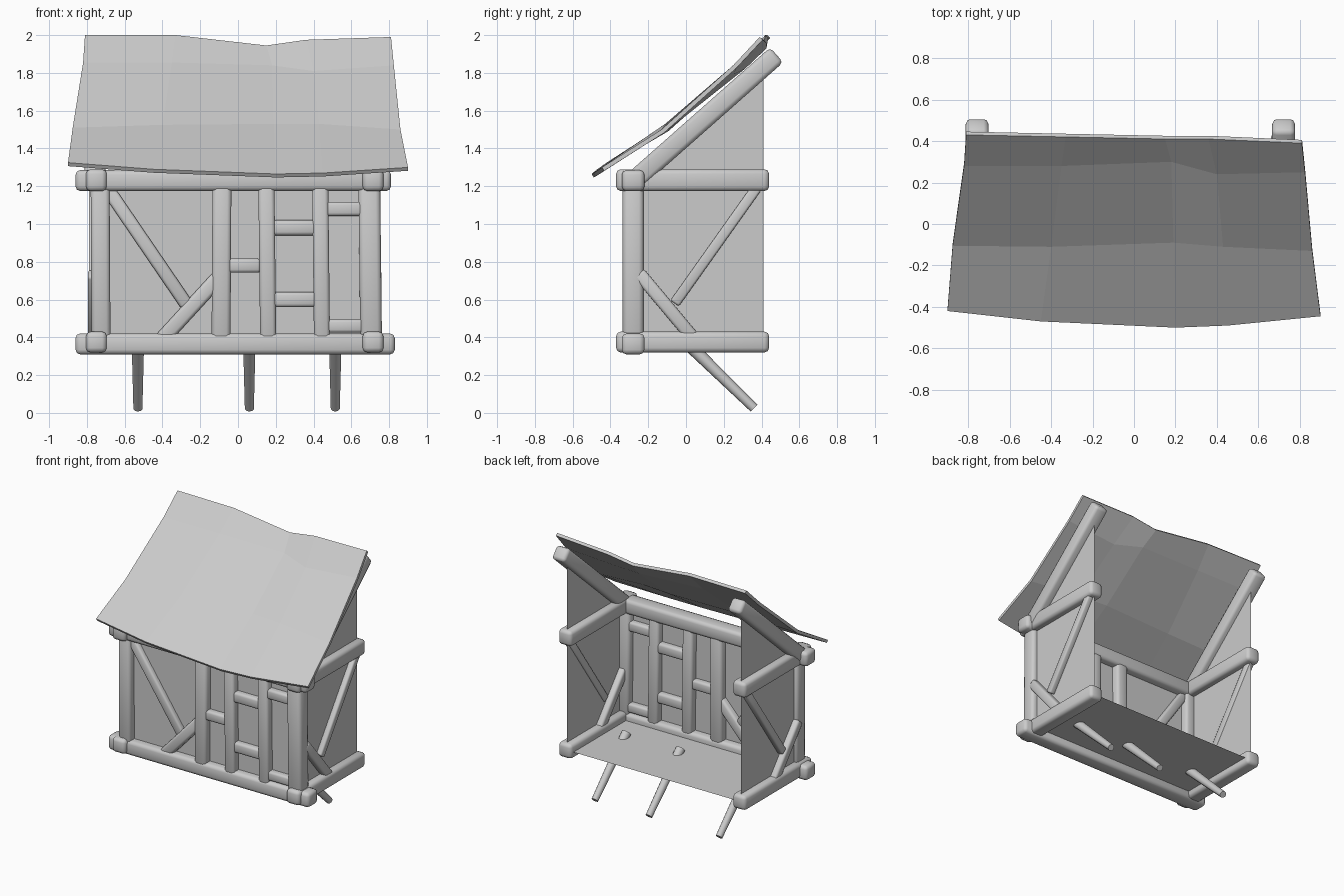
import bpy
import bmesh
from mathutils import Vector, Matrix

cube = bpy.data.objects.get("Cube")
if cube:
    bpy.data.objects.remove(cube, do_unlink=True)

grey = bpy.data.materials.new("plain grey")
grey.use_nodes = True
colour = (0.6, 0.6, 0.6, 1)
grey.diffuse_color = colour
grey.node_tree.nodes["Principled BSDF"].inputs["Base Color"].default_value = colour

FRONT = Vector((0, 1, 0))
SIDE = Vector((1, 0, 0))
WALL_Y = -0.28
LEFT_X, RIGHT_X = 0.715, -0.75


def finish(name, bm, smooth_angle=None):
    """Turn a bmesh into a named object with the shared material."""
    mesh = bpy.data.meshes.new(name)
    bm.to_mesh(mesh)
    bm.free()
    mesh.materials.append(grey)
    obj = bpy.data.objects.new(name, mesh)
    bpy.context.collection.objects.link(obj)
    if smooth_angle:
        bpy.ops.object.select_all(action='DESELECT')
        obj.select_set(True)
        bpy.context.view_layer.objects.active = obj
        bpy.ops.object.shade_smooth_by_angle(angle=smooth_angle)
    return obj


def beam(name, start, end, width, depth, normal):
    """Rounded timber between two points; depth runs along the wall normal."""
    start, end = Vector(start), Vector(end)
    axis = (end - start).normalized()
    across = normal.cross(axis).normalized()
    frame = Matrix((across, normal, axis)).transposed().to_4x4()
    frame.translation = (start + end) / 2
    size = Matrix.Diagonal((width, depth, (end - start).length, 1))
    bm = bmesh.new()
    bmesh.ops.create_cube(bm, size=1, matrix=frame @ size)
    bmesh.ops.bevel(bm, geom=bm.edges[:], offset=min(width, depth) * 0.22,
                    segments=2, profile=0.5, affect='EDGES')
    return finish(name, bm, 0.9)


def front_beam(name, x1, z1, x2, z2, width, depth=0.1):
    return beam(name, (x1, WALL_Y, z1), (x2, WALL_Y, z2), width, depth, FRONT)


def side_beam(name, x, y1, z1, y2, z2, width, depth=0.11):
    return beam(name, (x, y1, z1), (x, y2, z2), width, depth, SIDE)


def panel(name, points):
    bm = bmesh.new()
    bm.faces.new([bm.verts.new(p) for p in points])
    return finish(name, bm)


# Thin infill panels and floor
x0, x1, back = RIGHT_X, LEFT_X, 0.41
panel("front_wall", [(x0, WALL_Y, 0.37), (x1, WALL_Y, 0.37),
                     (x1, WALL_Y, 1.23), (x0, WALL_Y, 1.23)])
panel("floor", [(x0, WALL_Y, 0.37), (x1, WALL_Y, 0.37), (x1, back, 0.37), (x0, back, 0.37)])
for side, x in (("left", x1), ("right", x0)):
    panel(side + "_wall", [(x, WALL_Y, 0.37), (x, back, 0.37),
                           (x, back, 1.83), (x, WALL_Y, 1.22)])

# Sill and top plate along the front
front_beam("front_sill", -0.86, 0.365, 0.83, 0.365, 0.11, 0.12)
front_beam("front_top_plate", -0.86, 1.23, 0.81, 1.23, 0.11, 0.12)

# Upright posts
for name, bottom, top, width in (("right_corner_post", -0.725, -0.73, 0.1),
                                 ("inner_post_a", -0.09, -0.085, 0.1),
                                 ("inner_post_b", 0.16, 0.15, 0.085),
                                 ("inner_post_c", 0.445, 0.435, 0.085),
                                 ("left_corner_post", 0.705, 0.695, 0.115)):
    front_beam(name, bottom, 0.36, top, 1.22, width, 0.11)

# Short rails between the posts
for i, (start, end, z, width) in enumerate(((-0.07, 0.12, 0.78, 0.075),
                                            (0.18, 0.42, 0.98, 0.08),
                                            (0.18, 0.42, 0.6, 0.08),
                                            (0.46, 0.68, 1.08, 0.075),
                                            (0.46, 0.68, 0.46, 0.07))):
    front_beam(f"short_rail_{i + 1}", start, z, end, z, width, 0.09)

# Front diagonal braces
front_beam("front_long_brace", -0.7, 1.2, -0.27, 0.57, 0.07, 0.07)
front_beam("front_short_brace", -0.1, 0.72, -0.42, 0.37, 0.08, 0.09)

# Side frames, the same at both ends
for side, x, out in (("left", LEFT_X, 1), ("right", RIGHT_X, -1)):
    side_beam(side + "_sill", x, -0.37, 0.375, 0.44, 0.375, 0.11)
    side_beam(side + "_top_plate", x, -0.37, 1.232, 0.44, 1.232, 0.115)
    side_beam(side + "_rafter", x + out * 0.007, -0.29, 1.215, 0.48, 1.895, 0.105)
    side_beam(side + "_long_brace", x + out * 0.015, 0.38, 1.2, -0.06, 0.58, 0.055, 0.05)
    side_beam(side + "_short_brace", x, -0.25, 0.74, 0.06, 0.37, 0.07, 0.09)

# Tapered round struts under the floor
for i, x in enumerate((-0.53, 0.06, 0.515)):
    top, foot = Vector((x, -0.02, 0.395)), Vector((x, 0.36, 0.025))
    axis = foot - top
    frame = axis.to_track_quat('Z', 'Y').to_matrix().to_4x4()
    frame.translation = (top + foot) / 2
    bm = bmesh.new()
    bmesh.ops.create_cone(bm, cap_ends=True, segments=10, radius1=0.035,
                          radius2=0.025, depth=axis.length, matrix=frame)
    finish(f"floor_strut_{i + 1}", bm, 0.9)

# Sagging roof sheet: rows from eave to ridge
rows = (
    ((-0.9, -0.42, 1.325), (-0.45, -0.47, 1.29), (0.2, -0.5, 1.265), (0.45, -0.49, 1.27), (0.9, -0.445, 1.3)),
    ((-0.875, -0.105, 1.51), (-0.4, -0.11, 1.525), (0.19, -0.09, 1.53), (0.43, -0.11, 1.53), (0.86, -0.13, 1.5)),
    ((-0.82, 0.28, 1.855), (-0.35, 0.28, 1.855), (0.18, 0.3, 1.84), (0.4, 0.24, 1.81), (0.825, 0.25, 1.84)),
    ((-0.81, 0.43, 2), (-0.33, 0.42, 2), (0.15, 0.41, 1.945), (0.36, 0.41, 1.975), (0.81, 0.39, 1.99)),
)
bm = bmesh.new()
grid = [[bm.verts.new(p) for p in row] for row in rows]
for low, high in zip(grid, grid[1:]):
    for i in range(len(low) - 1):
        bm.faces.new((low[i], low[i + 1], high[i + 1], high[i]))
roof = finish("roof", bm)
thickness = roof.modifiers.new("thickness", 'SOLIDIFY')
thickness.thickness = 0.022
thickness.offset = -1
